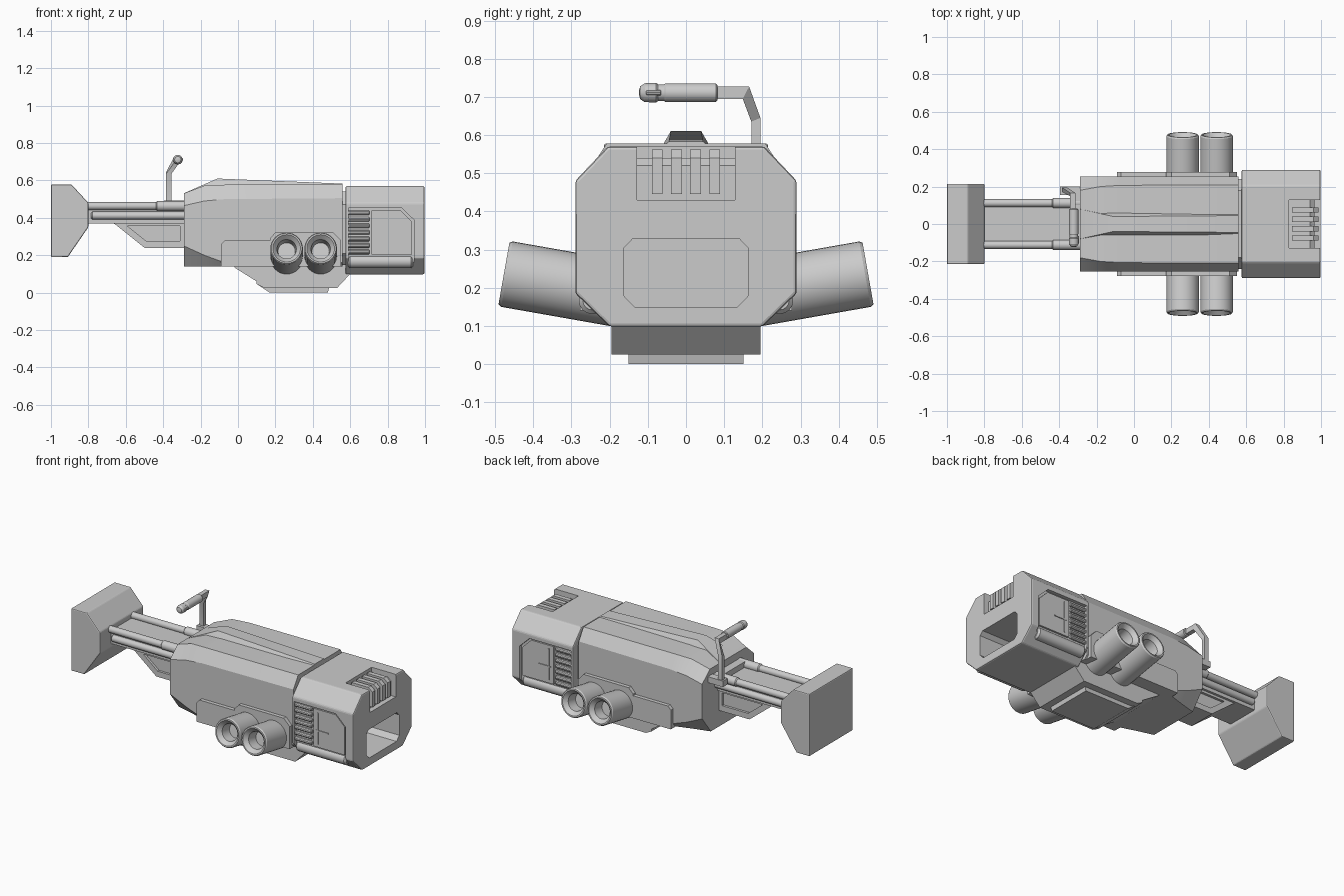
import bpy, bmesh, math
from mathutils import Vector

if "Cube" in bpy.data.objects:
    bpy.data.objects.remove(bpy.data.objects["Cube"])

grey = bpy.data.materials.new("plain_grey")
grey.diffuse_color = (0.6, 0.6, 0.6, 1)
grey.use_nodes = True
grey.node_tree.nodes["Principled BSDF"].inputs["Base Color"].default_value = grey.diffuse_color


def loft(name, rings, smooth=30):
    """Skin a list of equal-length rings and cap both ends."""
    bm = bmesh.new()
    vs = [[bm.verts.new(p) for p in r] for r in rings]
    n = len(vs[0])
    for a, b in zip(vs, vs[1:]):
        for i in range(n):
            j = (i + 1) % n
            bm.faces.new((a[i], a[j], b[j], b[i]))
    bm.faces.new(vs[0][::-1])
    bm.faces.new(vs[-1])
    bmesh.ops.recalc_face_normals(bm, faces=bm.faces)
    me = bpy.data.meshes.new(name)
    bm.to_mesh(me)
    bm.free()
    me.materials.append(grey)
    ob = bpy.data.objects.new(name, me)
    bpy.context.collection.objects.link(ob)
    activate(ob)
    bpy.ops.object.shade_smooth_by_angle(angle=math.radians(smooth))
    return ob


def activate(ob):
    bpy.ops.object.select_all(action='DESELECT')
    ob.select_set(True)
    bpy.context.view_layer.objects.active = ob


def prism_y(name, pts, lo, hi):
    return loft(name, [[(x, y, z) for x, z in pts] for y in (lo, hi)])


def box(name, x0, x1, y0, y1, z0, z1):
    return prism_y(name, [(x0, z0), (x1, z0), (x1, z1), (x0, z1)], y0, y1)


def lathe(name, origin, axis, prof, n=24):
    """Revolve (distance, radius) pairs about an axis."""
    o, d = Vector(origin), Vector(axis).normalized()
    u = d.orthogonal().normalized()
    v = d.cross(u)
    return loft(name, [[o + d * t + (u * math.cos(k * math.tau / n) + v * math.sin(k * math.tau / n)) * r
                        for k in range(n)] for t, r in prof])


def rod(name, a, b, r, n=16):
    d = Vector(b) - Vector(a)
    L, e = d.length, r * 0.3
    return lathe(name, a, d, [(0, r - e), (e, r), (L - e, r), (L, r - e)], n)


def bevel(ob, w):
    activate(ob)
    m = ob.modifiers.new("bevel", 'BEVEL')
    m.width, m.segments, m.limit_method = w, 2, 'ANGLE'
    bpy.ops.object.modifier_apply(modifier=m.name)
    bpy.ops.object.shade_flat()


def cut(ob, cutter):
    activate(ob)
    m = ob.modifiers.new("cut", 'BOOLEAN')
    m.operation, m.solver, m.object = 'DIFFERENCE', 'EXACT', cutter
    bpy.ops.object.modifier_apply(modifier=m.name)
    bpy.data.objects.remove(cutter)
    bpy.ops.object.shade_flat()


def mirrored(half):
    """Half outline (y, z) from bottom to top, closed by its mirror."""
    return half + [(-y, z) for y, z in reversed(half)]


def rings_x(sections):
    return [[(x, y, z) for y, z in mirrored(h)] for x, h in sections]


# main body: lower corners cut away and roof sloping at the rear
loft("main_body", rings_x([
    (-.29, [(.17, .14), (.255, .25), (.255, .465), (.18, .531)]),
    (-.18, [(.20, .14), (.255, .20), (.255, .49), (.20, .572)]),
    (-.07, [(.235, .14), (.255, .16), (.255, .50), (.207, .577)]),
    (.56, [(.235, .14), (.255, .16), (.255, .505), (.208, .578)])]), 25)
loft("roof_ridge", rings_x([
    (-.29, [(.085, .50), (.08, .531)]),
    (-.11, [(.066, .565), (.04, .61)]),
    (.56, [(.066, .565), (.045, .583)])]))

# neck between body and head
loft("neck", rings_x([(x, [(.18, .15), (.24, .21), (.24, .47), (.18, .54)]) for x in (.5, .62)]))

# head block
octo = [(.20, .098), (.29, .185), (.29, .48), (.205, .57)]
head = loft("head_block", rings_x([(.575, octo), (.997, octo)]))
bevel(head, .008)

# muzzle opening
mouth = [(.135, .15), (.162, .178), (.162, .305), (.14, .328)]
cut(head, loft("mouth_cutter", rings_x([(.74, mouth), (1.02, mouth)])))

# vent wrapped over the top front edge of the head
cut(head, prism_y("vent_cutter", [(.83, .62), (.83, .54), (.94, .54), (.965, .52),
                                  (.965, .43), (1.02, .43), (1.02, .62)], -.128, .128))
for i in range(4):
    y = -.075 + i * .05
    prism_y("vent_slat", [(.845, .535), (.845, .562), (.96, .562), (.987, .54),
                          (.987, .445), (.96, .445), (.96, .53)], y - .014, y + .014)

# bottom plates
prism_y("belly", [(-.02, .15), (-.02, .135), (.10, .06), (.10, .045), (.14, .025), (.53, .025),
                  (.60, .10), (.60, .15)], -.195, .195)
prism_y("belly_plate", [(.11, .04), (.17, .0), (.48, .0), (.49, .04)], -.15, .15)

# butt pad
butt = prism_y("butt_pad", [(-1, .19), (-.91, .19), (-.80, .35), (-.80, .48), (-.89, .578), (-1, .578)],
               -.215, .215)
bevel(butt, .006)

# stock centre beam and lower brace with shallow recessed sides
box("stock_beam", -.82, -.28, -.105, .105, .37, .452)
brace = prism_y("stock_brace", [(-.68, .38), (-.65, .36), (-.50, .24), (-.28, .24), (-.28, .38)], -.09, .09)

for s in (-1, 1):
    lo_y = lambda a, b: sorted((s * a, s * b))
    # stock rails
    cut(brace, prism_y("brace_cutter", [(-.59, .355), (-.49, .275), (-.31, .275), (-.31, .355)],
                       *lo_y(.075, .12)))
    rod("upper_rail", (-.82, s * .112, .463), (-.28, s * .112, .463), .021)
    rod("rail_sleeve", (-.44, s * .112, .463), (-.28, s * .112, .463), .027)
    rod("side_rail", (-.785, s * .112, .412), (-.28, s * .112, .412), .021)

    # lower side panel and exhaust mount
    prism_y("side_panel", [(-.09, .14), (.53, .14), (.53, .28), (-.07, .28), (-.09, .26)], *lo_y(.17, .278))
    prism_y("exhaust_mount", [(.17, .14), (.55, .14), (.55, .28), (.51, .322), (.20, .322), (.17, .29)],
            *lo_y(.17, .278))

    # two hollow exhausts, tilted up ten degrees
    d = Vector((0, s * math.cos(math.radians(10)), math.sin(math.radians(10))))
    for x in (.26, .442):
        end = Vector((x, s * .477, .237))
        lathe("exhaust", end - d * .33, d,
              [(0, .087), (.322, .087), (.33, .082), (.33, .074), (.305, .052), (.24, .046)], 32)

    # recessed side of the head
    cut(head, prism_y("side_cutter", [(.59, .125), (.945, .125), (.945, .385), (.875, .452), (.59, .452)],
                      *lo_y(.268, .32)))
    prism_y("head_side_panel", [(.715, .205), (.93, .205), (.93, .38), (.87, .44), (.715, .44)],
            *lo_y(.25, .28))
    box("panel_mark", .735, .82, *lo_y(.27, .285), .305, .312)
    box("panel_mark", .745, .752, *lo_y(.27, .285), .225, .42)
    for i in range(7):
        z = .217 + i * .035
        rod("side_slat", (.585, s * .272, z), (.703, s * .272, z), .0125, 10)
    rod("lower_tube", (.588, s * .245, .167), (.935, s * .245, .167), .036)

# top handle: bracket, bent post and grip
box("handle_bracket", -.395, -.28, .155, .2, .455, .492)
box("handle_crossbar", -.34, -.285, -.115, .165, .44, .487)
path = [(-.37, .183, .47), (-.37, .183, .64), (-.327, .157, .711), (-.327, .07, .711)]
loft("handle_post", [
    [(x + a * .014, y + b * .012 * ky, z + b * .016 * kz) for a, b in ((-1, -1), (1, -1), (1, 1), (-1, 1))]
    for (x, y, z), (ky, kz) in zip(path, [(1, 0), (1, .3), (.7, 1), (0, 1)])])
lathe("handle_grip", (-.322, .082, .711), (0, -1, 0),
      [(0, .02), (.004, .025), (.135, .025), (.14, .022), (.155, .022), (.16, .026),
       (.19, .025), (.202, .017), (.205, .006)], 20)
rod("grip_button", (-.300, -.065, .711), (-.300, -.105, .711), .007, 8)
